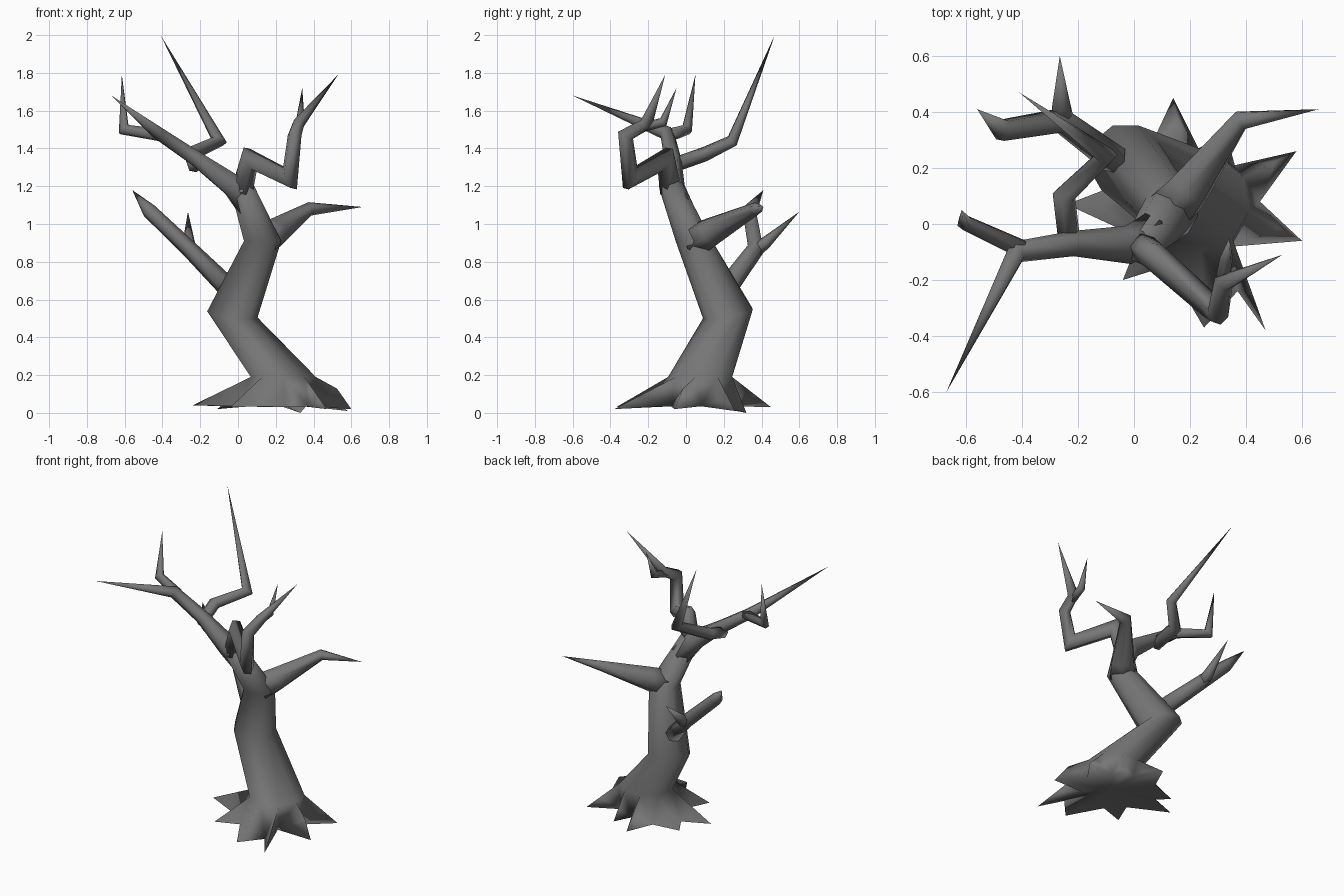
import bpy, bmesh, math
from mathutils import Vector

cube = bpy.data.objects.get("Cube")
if cube:
    bpy.data.objects.remove(cube)

# Single bark colour
bark = bpy.data.materials.new("grey_bark")
bark.use_nodes = True
GREY = (0.18, 0.18, 0.18, 1)
bark.diffuse_color = GREY
bark.node_tree.nodes["Principled BSDF"].inputs["Base Color"].default_value = GREY


def finish(name, bm):
    bmesh.ops.recalc_face_normals(bm, faces=bm.faces)
    mesh = bpy.data.meshes.new(name)
    bm.to_mesh(mesh)
    bm.free()
    mesh.materials.append(bark)
    obj = bpy.data.objects.new(name, mesh)
    bpy.context.collection.objects.link(obj)
    bpy.ops.object.select_all(action="DESELECT")
    obj.select_set(True)
    bpy.context.view_layer.objects.active = obj
    bpy.ops.object.shade_smooth_by_angle(angle=math.radians(120))


def bridge(bm, low, high):
    n = len(low)
    for i in range(n):
        j = (i + 1) % n
        bm.faces.new((low[i], low[j], high[j], high[i]))


def fan(bm, ring, apex):
    for i in range(len(ring)):
        bm.faces.new((ring[i], ring[(i + 1) % len(ring)], apex))


def branch(name, path, sides=6):
    """Mitred tapering tube through (x, y, z, radius) points, ending in a spike."""
    bm = bmesh.new()
    pts = [Vector(p[:3]) for p in path]
    dirs = [(b - a).normalized() for a, b in zip(pts, pts[1:])]
    u = dirs[0].orthogonal().normalized()
    previous = None
    for k in range(len(pts) - 1):
        d_in, d_out = dirs[max(k - 1, 0)], dirs[k]
        t = (d_in + d_out).normalized()
        v = d_in.cross(u)
        ring = []
        for i in range(sides):
            a = math.tau * i / sides
            o = (u * math.cos(a) + v * math.sin(a)) * path[k][3]
            o -= d_in * (o.dot(t) / max(d_in.dot(t), 0.6))
            ring.append(bm.verts.new(pts[k] + o))
        if previous:
            bridge(bm, previous, ring)
        else:
            bm.faces.new(ring)
        previous = ring
        u = d_in.rotation_difference(d_out) @ u
    fan(bm, previous, bm.verts.new(pts[-1]))
    finish(name, bm)


# Trunk: nine-sided zigzag loft; each ring is x, y, z, radius, tilt in x, tilt in y
SIDES = 9
trunk_rings = [(0.24, 0.08, 0.19, 0.175, 0, 0), (-0.03, 0.225, 0.525, 0.135, -0.13, 0.18),
               (0.13, 0.045, 0.91, 0.1, 0, 0), (0.02, -0.08, 1.2, 0.06, 0.3, 0.3)]
bm = bmesh.new()
rings = []
for x, y, z, r, tilt_x, tilt_y in trunk_rings:
    ring = []
    for i in range(SIDES):
        a = math.tau * i / SIDES - math.pi / 2
        dx, dy = r * math.cos(a), r * math.sin(a)
        ring.append(bm.verts.new((x + dx, y + dy, z + tilt_x * dx + tilt_y * dy)))
    rings.append(ring)
for low, high in zip(rings, rings[1:]):
    bridge(bm, low, high)
bm.faces.new(rings[-1])

# Root spikes: tip x, y, z and height of the hump along the ridge
root_tips = [(0.25, -0.37, 0.03, 0), (0.47, -0.38, 0.02, 0), (0.6, -0.06, 0.02, 0.04),
             (0.58, 0.26, 0.01, 0), (0.33, 0.32, 0, 0), (0.14, 0.45, 0.03, 0),
             (-0.11, 0.23, 0.02, 0), (-0.24, 0.07, 0.04, 0), (-0.04, -0.2, 0.03, 0)]
root_valleys = [(0.37, -0.24), (0.36, -0.08), (0.45, 0.08), (0.36, 0.21), (0.23, 0.27),
                (0.06, 0.28), (-0.06, 0.14), (0.02, -0.05), (0.12, -0.15)]
tips = [bm.verts.new(p[:3]) for p in root_tips]
valleys = [bm.verts.new((x, y, 0.035)) for x, y in root_valleys]
knees = [bm.verts.new(top.co.lerp(tip.co, 0.6) + Vector((0, 0, p[3])))
         for top, tip, p in zip(rings[0], tips, root_tips)]
star = []
for i in range(SIDES):
    j = (i + 1) % SIDES
    for k in (i, j):
        bm.faces.new((rings[0][k], knees[k], valleys[i]))
        bm.faces.new((knees[k], tips[k], valleys[i]))
    bm.faces.new((rings[0][i], valleys[i], rings[0][j]))
    star += [tips[i], valleys[i]]
fan(bm, star, bm.verts.new((0.22, 0.05, 0.05)))
finish("trunk_and_roots", bm)

# Large upper limb with its forks
branch("upper_limb", [(0.06, -0.03, 1.09, 0.072), (-0.02, -0.075, 1.2, 0.068),
                      (-0.22, -0.07, 1.345, 0.045), (-0.42, -0.1, 1.48, 0.038), (-0.67, -0.6, 1.68, 0)])
branch("upper_limb_fork", [(-0.4, -0.09, 1.47, 0.035), (-0.605, 0.005, 1.5, 0.028), (-0.615, 0.05, 1.79, 0)])
branch("tall_spike_limb", [(-0.23, -0.07, 1.31, 0.04), (-0.25, 0.1, 1.37, 0.04),
                           (-0.1, 0.245, 1.44, 0.033), (-0.41, 0.47, 2.0, 0)])

# Crooked front limb with two spikes
branch("crooked_limb", [(0.02, -0.08, 1.17, 0.06), (0.065, -0.11, 1.345, 0.05), (0.275, -0.295, 1.24, 0.045),
                        (0.3, -0.32, 1.47, 0.038), (0.32, -0.21, 1.53, 0.034), (0.53, -0.11, 1.79, 0)])
branch("crooked_limb_fork", [(0.31, -0.24, 1.51, 0.028), (0.33, -0.12, 1.54, 0.024), (0.34, -0.05, 1.72, 0)])

# Bent left limb
branch("left_limb", [(0.13, 0.05, 0.91, 0.095), (0.2, 0.13, 0.955, 0.08),
                     (0.38, 0.37, 1.08, 0.036), (0.66, 0.41, 1.09, 0)])

# Low right limb with a side spike
branch("low_right_limb", [(-0.07, 0.23, 0.68, 0.055), (-0.26, 0.37, 0.87, 0.045),
                          (-0.47, 0.335, 1.07, 0.04), (-0.56, 0.41, 1.18, 0)])
branch("low_right_spike", [(-0.25, 0.36, 0.85, 0.038), (-0.26, 0.42, 0.9, 0.034), (-0.265, 0.6, 1.065, 0)])
